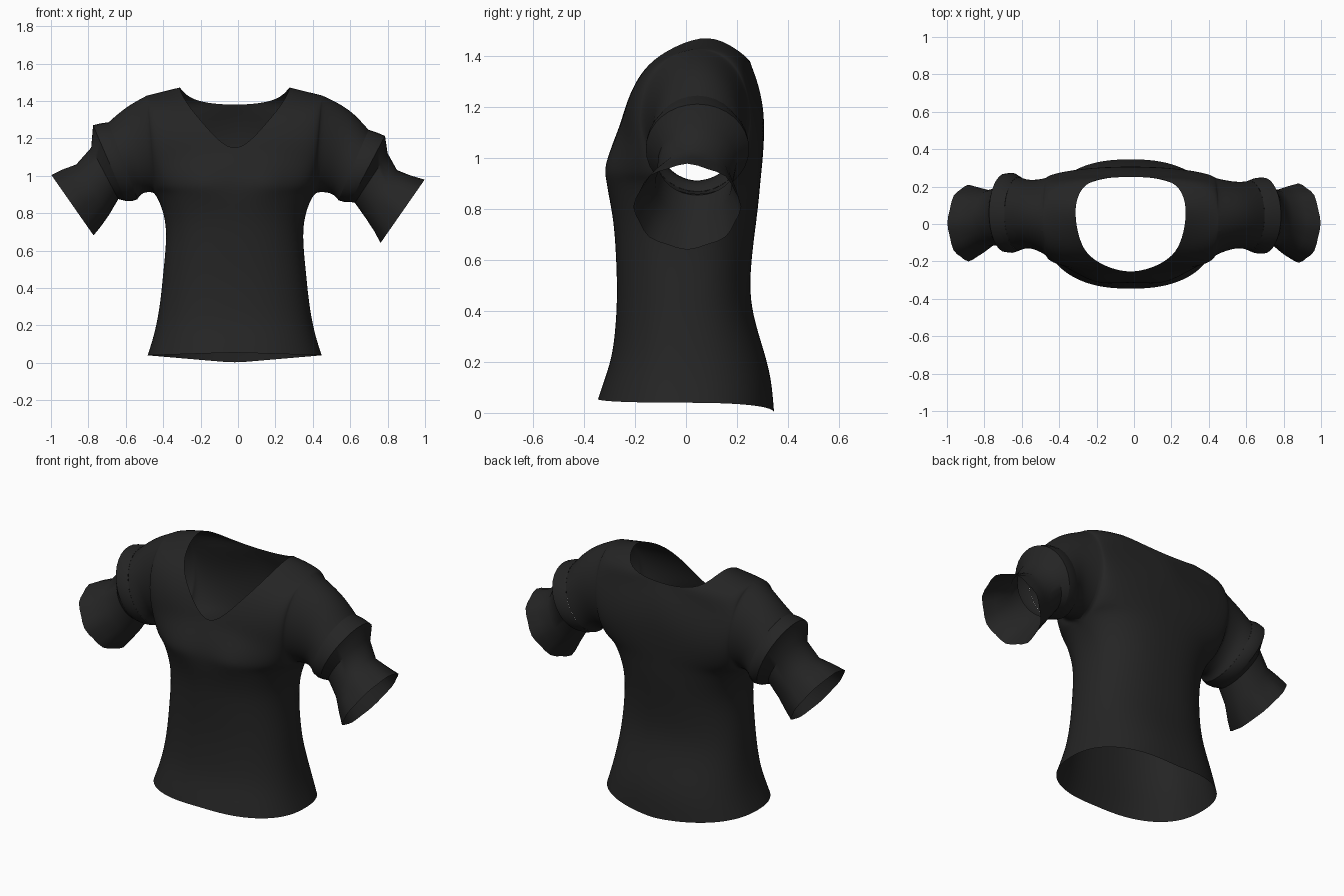
import bpy, bmesh, math
from mathutils import Vector

if "Cube" in bpy.data.objects:
    bpy.data.objects.remove(bpy.data.objects["Cube"])

black = bpy.data.materials.new("black_cloth")
black.diffuse_color = (0.018, 0.018, 0.018, 1)
black.use_nodes = True
black.node_tree.nodes["Principled BSDF"].inputs["Base Color"].default_value = black.diffuse_color
CX = -0.018          # torso middle
COLS = 10            # columns per quarter of the torso
HALF = 8             # armhole steps from armpit to shoulder


def add_grid(bm, rows, flip):
    """Skin a list of equally long point rows with quads."""
    grid = [[bm.verts.new(p) for p in row] for row in rows]
    for a, b in zip(grid, grid[1:]):
        for j in range(len(a) - 1):
            quad = [a[j], a[j + 1], b[j + 1], b[j]]
            bm.faces.new(quad[::-1] if flip else quad)


def finish(name, bm, subdiv, angle):
    bmesh.ops.remove_doubles(bm, verts=bm.verts, dist=0.0005)
    me = bpy.data.meshes.new(name)
    bm.to_mesh(me)
    bm.free()
    me.materials.append(black)
    ob = bpy.data.objects.new(name, me)
    bpy.context.collection.objects.link(ob)
    bpy.ops.object.select_all(action='DESELECT')
    ob.select_set(True)
    bpy.context.view_layer.objects.active = ob
    bpy.ops.object.shade_smooth_by_angle(angle=math.radians(angle))
    if subdiv:
        ob.modifiers.new("soft", 'SUBSURF').levels = subdiv
        ob.modifiers["soft"].render_levels = subdiv
    return ob


def ring(top, bottom, yc, ry, n, wave=0.0, scale=1.0):
    """Closed sleeve ring given by its top and bottom (x, z), from bottom via front."""
    t, b = Vector((top[0], yc, top[1])), Vector((bottom[0], yc, bottom[1]))
    mid, up = (t + b) / 2, (t - b) / 2 * scale
    pts = []
    for i in range(n + 1):
        a = 2 * math.pi * i / n
        w = 1 + wave * math.cos(8 * a)
        pts.append(mid - up * math.cos(a) * w
                   + Vector((0, -ry * scale * math.sin(a) * w, 0)))
    return pts


# Lower torso: z, half width, front y, back y, side y
lower = [(0.04, 0.467, -0.347, 0.347, 0.0), (0.12, 0.44, -0.325, 0.338, 0.0),
         (0.22, 0.415, -0.29, 0.315, 0.0), (0.35, 0.395, -0.276, 0.272, 0.0),
         (0.48, 0.383, -0.27, 0.247, 0.0), (0.65, 0.365, -0.277, 0.263, 0.0),
         (0.76, 0.37, -0.286, 0.278, 0.01), (0.85, 0.397, -0.303, 0.288, 0.025)]
# Middle / neckline points of the chest, from armpit level up to the shoulder
front_in = [(0, -0.311, 0.91), (0, -0.313, 0.97), (0, -0.292, 1.05),
            (0, -0.258, 1.135), (0.08, -0.245, 1.18), (0.16, -0.215, 1.27),
            (0.245, -0.155, 1.37), (0.285, -0.05, 1.44), (0.303, 0.09, 1.49)]
back_in = [(0, 0.293, 0.91), (0, 0.302, 1.0), (0, 0.308, 1.1), (0, 0.306, 1.2),
           (0, 0.285, 1.3), (0, 0.255, 1.375), (0.18, 0.245, 1.39),
           (0.265, 0.2, 1.43), (0.303, 0.09, 1.49)]

# Sleeve rings per side: top, bottom, centre y, y radius
sleeves = {
    "right": dict(
        sign=1,
        upper=[((0.60, 1.365), (0.505, 0.905), 0.05, 0.175),
               ((0.70, 1.25), (0.535, 0.865), 0.045, 0.19)],
        cuff=[((0.70, 1.25), (0.535, 0.865), 0.045, 0.19),
              ((0.745, 1.23), (0.568, 0.86), 0.045, 0.202),
              ((0.786, 1.213), (0.60, 0.86), 0.045, 0.203)],
        flare=[((0.786, 1.213), (0.60, 0.86), 0.045, 0.203),
               ((0.80, 1.12), (0.625, 0.855), 0.045, 0.155),
               ((0.85, 1.03), (0.685, 0.77), 0.03, 0.15),
               ((0.92, 1.0), (0.73, 0.705), 0.015, 0.185),
               ((0.995, 0.975), (0.765, 0.645), 0.005, 0.207)]),
    "left": dict(
        sign=-1,
        upper=[((-0.60, 1.375), (-0.515, 0.905), 0.055, 0.18),
               ((-0.695, 1.29), (-0.535, 0.87), 0.055, 0.2)],
        cuff=[((-0.695, 1.29), (-0.535, 0.87), 0.055, 0.2),
              ((-0.735, 1.28), (-0.567, 0.865), 0.06, 0.214),
              ((-0.775, 1.27), (-0.60, 0.865), 0.06, 0.21)],
        flare=[((-0.775, 1.27), (-0.60, 0.865), 0.06, 0.21),
               ((-0.785, 1.15), (-0.64, 0.875), 0.045, 0.155),
               ((-0.865, 1.06), (-0.69, 0.79), 0.03, 0.15),
               ((-0.94, 1.03), (-0.735, 0.73), 0.015, 0.18),
               ((-0.995, 1.0), (-0.775, 0.685), 0.005, 0.2)]),
}


def armhole(sign):
    return ring((CX + sign * 0.47, 1.435), (CX + sign * 0.43, 0.91),
                0.04, 0.21, 2 * HALF)


def panel_row(inner, outer, sign, front):
    """Rounded quarter section from the middle to the side seam or armhole."""
    pts = []
    for j in range(COLS + 1):
        a = math.pi / 2 * j / COLS
        s, c = math.sin(a) ** 0.85, max(math.cos(a), 0) ** 0.85
        x = inner[0] + (outer[0] - inner[0]) * s
        y = outer[1] + (inner[1] - outer[1]) * c
        z = inner[2] + (outer[2] - inner[2]) * s
        if front:   # bust fullness
            y -= 0.022 * math.exp(-(x - 0.17) ** 2 / 0.01 - (z - 0.97) ** 2 / 0.008)
        pts.append((CX + sign * x, y, z))
    return pts


# Shirt body with upper sleeves
bm = bmesh.new()
for data in sleeves.values():
    sign = data["sign"]
    hole = armhole(sign)
    for front in (True, False):
        rows = []
        for i, (z, w, yf, yb, ys) in enumerate(lower):
            zm = z
            if i == 0:   # hem dips at the back
                zm = 0.055 if front else 0.0
            rows.append(panel_row((0, yf if front else yb, zm), (w, ys, z), sign, front))
        for k, inner in enumerate(front_in if front else back_in):
            p = hole[k if front else 2 * HALF - k]
            rows.append(panel_row(inner, (sign * (p.x - CX), p.y, p.z), sign, front))
        # keep the armhole edge exact so the sleeve welds on
        for k in range(HALF + 1):
            rows[len(lower) + k][-1] = tuple(hole[k if front else 2 * HALF - k])
        add_grid(bm, rows, (sign > 0) != front)
    add_grid(bm, [hole] + [ring(*r, 2 * HALF) for r in data["upper"]], sign > 0)
finish("shirt_body", bm, 2, 60)

# Sleeve cuffs and flared ruffles
for side, data in sleeves.items():
    for part in ("cuff", "flare"):
        rings = data[part]
        rows = []
        for i, r in enumerate(rings):
            wave = 0.025 * max(0, i - 2) / 2 if part == "flare" else 0
            rows.append(ring(*r, 32, wave, 0.98 if part == "cuff" and i == 0 else 1))
        bm = bmesh.new()
        add_grid(bm, rows, data["sign"] > 0)
        finish(f"{side}_sleeve_{part}", bm, 0, 40)
